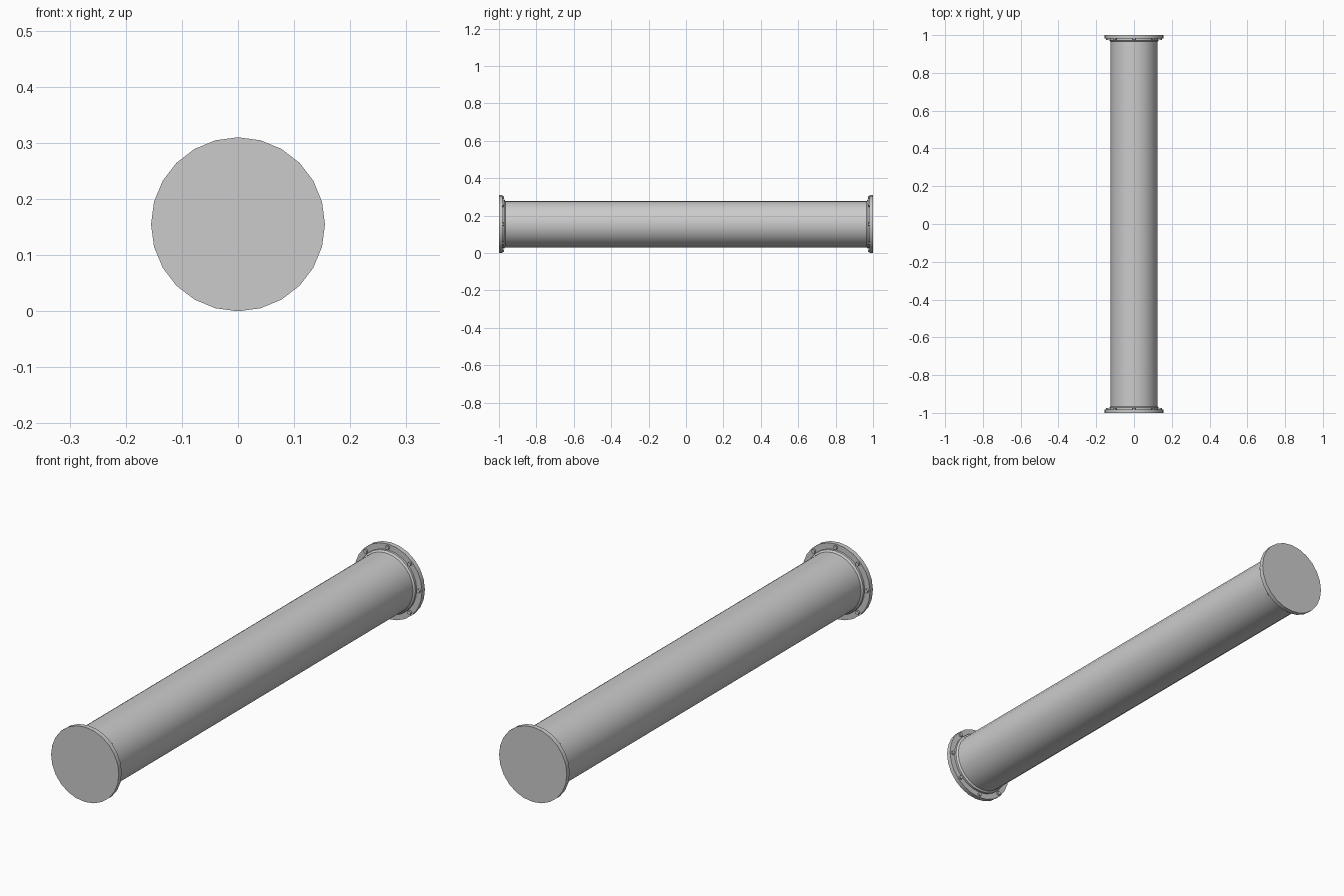
import bpy, bmesh, math

if "Cube" in bpy.data.objects:
    bpy.data.objects.remove(bpy.data.objects["Cube"])

R, CZ, SEG = 0.155, 0.155, 24


def lathe(name, profile, segments=SEG):
    """Spin (radius, y) points around the pipe axis; end points on axis are welded."""
    bm = bmesh.new()
    vs = [bm.verts.new((0, y, r)) for r, y in profile]
    es = [bm.edges.new(p) for p in zip(vs, vs[1:])]
    bmesh.ops.spin(bm, geom=vs + es, cent=(0, 0, 0), axis=(0, 1, 0),
                   angle=math.tau, steps=segments, use_duplicate=False)
    bmesh.ops.remove_doubles(bm, verts=bm.verts, dist=1e-5)
    return finish(name, bm)


def finish(name, bm):
    bmesh.ops.recalc_face_normals(bm, faces=bm.faces)
    me = bpy.data.meshes.new(name)
    bm.to_mesh(me)
    bm.free()
    ob = bpy.data.objects.new(name, me)
    ob.location.z = CZ
    bpy.context.collection.objects.link(ob)
    bpy.ops.object.select_all(action='DESELECT')
    ob.select_set(True)
    bpy.context.view_layer.objects.active = ob
    bpy.ops.object.shade_smooth_by_angle(angle=math.radians(30))
    return ob


# pipe body
lathe("pipe", [(0.124, -0.98), (0.124, 0.98)])

for side, label in ((-1, "front"), (1, "back")):
    # closed flange disc with a chamfered weld collar
    lathe(label + "_flange", [(0, side), (R, side), (R, side * 0.981),
                              (0.131, side * 0.981), (0.131, side * 0.972),
                              (0.124, side * 0.966)])

    # ring of eight hexagonal bolt heads on the inner face
    bm = bmesh.new()
    for i in range(8):
        a = i * math.tau / 8
        cx, cz = 0.142 * math.sin(a), 0.142 * math.cos(a)
        hexa = [bm.verts.new((cx + 0.0085 * math.cos(k * math.pi / 3 + a), side * 0.982,
                              cz + 0.0085 * math.sin(k * math.pi / 3 + a))) for k in range(6)]
        face = bm.faces.new(hexa)
        ext = bmesh.ops.extrude_face_region(bm, geom=[face], use_keep_orig=True)
        top = [g for g in ext["geom"] if isinstance(g, bmesh.types.BMVert)]
        bmesh.ops.translate(bm, verts=top, vec=(0, -side * 0.009, 0))
    finish(label + "_bolts", bm)
